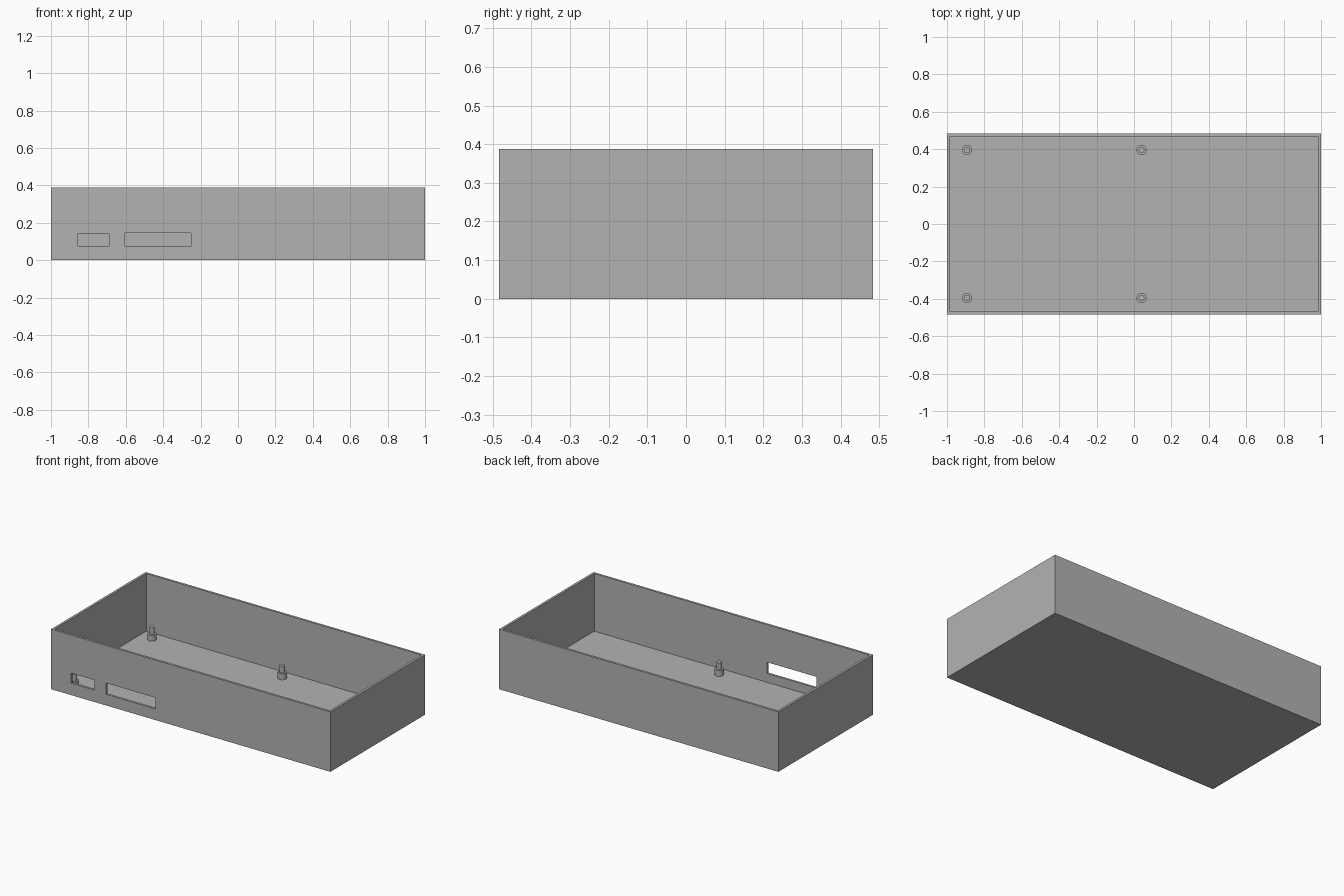
import bpy
import bmesh
from mathutils import Matrix, Vector

cube = bpy.data.objects.get("Cube")
if cube:
    bpy.data.objects.remove(cube, do_unlink=True)

LENGTH, DEPTH, HEIGHT = 2.0, 0.968, 0.388
WALL = 0.015

grey = bpy.data.materials.new("plain_grey")
grey.use_nodes = True
colour = (0.45, 0.45, 0.45, 1)
grey.diffuse_color = colour
grey.node_tree.nodes["Principled BSDF"].inputs["Base Color"].default_value = colour


def make_object(name, bm):
    mesh = bpy.data.meshes.new(name)
    bm.to_mesh(mesh)
    bm.free()
    mesh.materials.append(grey)
    obj = bpy.data.objects.new(name, mesh)
    bpy.context.collection.objects.link(obj)
    return obj


def make_box(name, low, high):
    low, high = Vector(low), Vector(high)
    bm = bmesh.new()
    bmesh.ops.create_cube(
        bm, size=1,
        matrix=Matrix.Translation((low + high) / 2) @ Matrix.Diagonal((high - low).to_4d()))
    return make_object(name, bm)


def cut(target, cutter):
    cutter.hide_render = True
    cutter.hide_viewport = True
    mod = target.modifiers.new(cutter.name, "BOOLEAN")
    mod.operation = "DIFFERENCE"
    mod.solver = "EXACT"
    mod.object = cutter


# Open-topped tray
hx, hy = LENGTH / 2, DEPTH / 2
tray = make_box("tray", (-hx, -hy, 0), (hx, hy, HEIGHT))
cut(tray, make_box("cavity_cutter", (WALL - hx, WALL - hy, WALL),
                   (hx - WALL, hy - WALL, HEIGHT + 0.1)))

# Port openings through the front wall
for name, x0, x1, z0, z1 in (("small_port_cutter", -0.855, -0.69, 0.077, 0.142),
                             ("wide_port_cutter", -0.605, -0.25, 0.072, 0.145)):
    cut(tray, make_box(name, (x0, -hy - 0.1, z0), (x1, -hy + 0.1, z1)))

# Apply the cuts, then remove the cutters
bpy.context.view_layer.update()
evaluated = tray.evaluated_get(bpy.context.evaluated_depsgraph_get())
mesh = bpy.data.meshes.new_from_object(evaluated)
cutters = [m.object for m in tray.modifiers]
tray.modifiers.clear()
tray.data = mesh
for c in cutters:
    bpy.data.objects.remove(c, do_unlink=True)


# Stepped mounting pegs: a wide foot with a narrow pin
def make_peg(name, x, y):
    bm = bmesh.new()
    z = WALL - 0.002
    for radius, height in ((0.027, 0.04), (0.016, 0.045)):
        bmesh.ops.create_cone(bm, cap_ends=True, segments=32, radius1=radius,
                              radius2=radius, depth=height,
                              matrix=Matrix.Translation((x, y, z + height / 2)))
        z += height
    peg = make_object(name, bm)
    bpy.context.view_layer.objects.active = peg
    peg.select_set(True)
    bpy.ops.object.shade_smooth_by_angle()
    peg.select_set(False)


for obj in bpy.context.selected_objects:
    obj.select_set(False)
for side, x in (("right", -0.893), ("middle", 0.04)):
    for end, y in (("front", -0.396), ("back", 0.396)):
        make_peg(f"{end}_{side}_peg", x, y)
